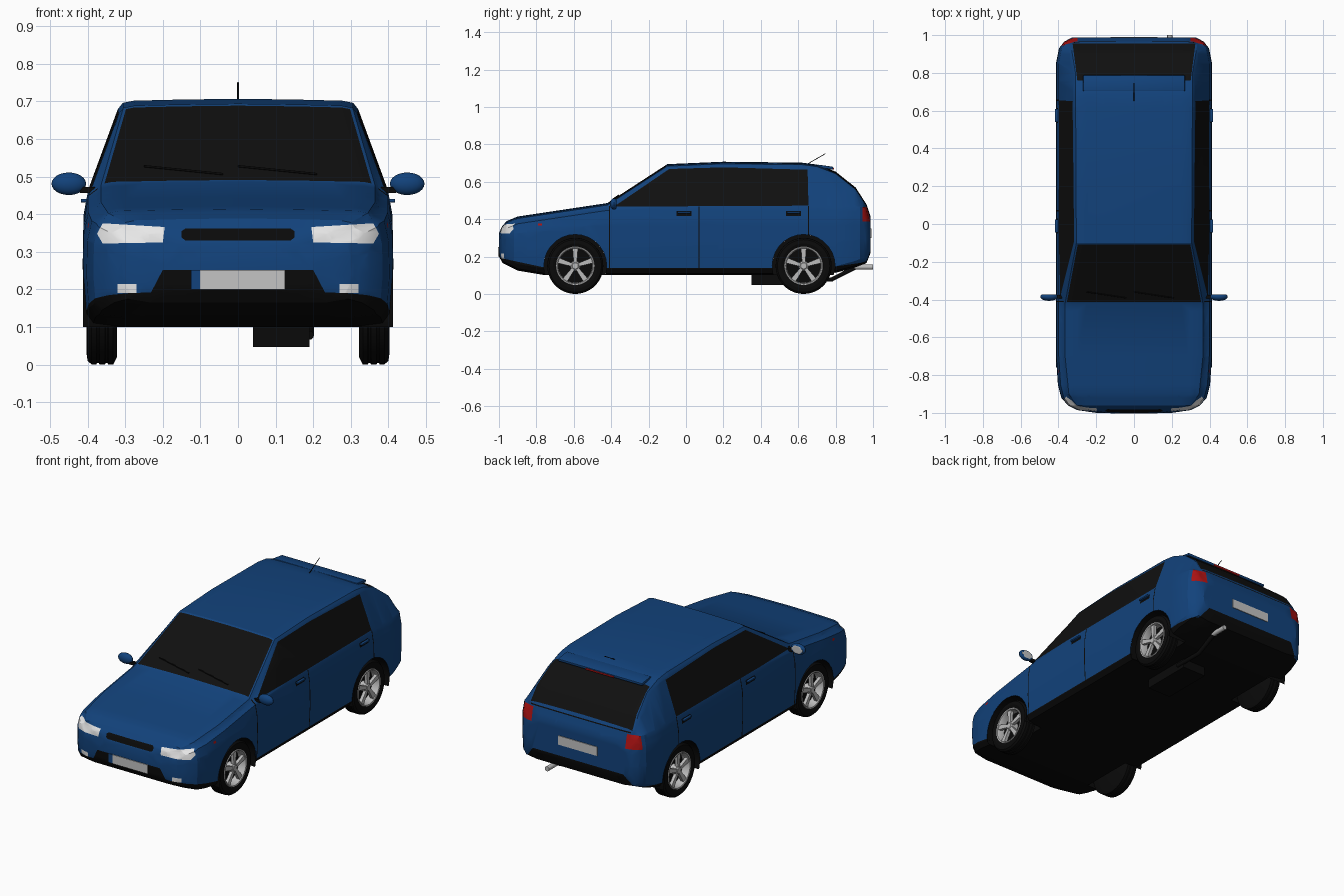
import bpy, bmesh, math
from mathutils import Vector, Matrix

if "Cube" in bpy.data.objects:
    bpy.data.objects.remove(bpy.data.objects["Cube"])


def material(name, *rgb):
    m = bpy.data.materials.new(name)
    m.use_nodes = True
    m.diffuse_color = (*rgb, 1)
    m.node_tree.nodes["Principled BSDF"].inputs["Base Color"].default_value = (*rgb, 1)
    return m


BLUE = material("blue paint", .006, .055, .2)
BLACK = material("black plastic", .003, .003, .003)
GLASS = material("dark glass", .005, .005, .005)
WHITE = material("lamp white", .8, .8, .8)
RED = material("lamp red", .4, .006, .006)
SILVER = material("silver metal", .5, .5, .5)
PLATE = material("plate grey", .55, .55, .55)
BODY_MATS = [BLUE, BLACK, GLASS, WHITE, RED]


def finish(bm, name, mats, mirror=False, angle=28):
    bmesh.ops.recalc_face_normals(bm, faces=bm.faces)
    mesh = bpy.data.meshes.new(name)
    bm.to_mesh(mesh)
    bm.free()
    for m in mats:
        mesh.materials.append(m)
    for p in mesh.polygons:
        p.use_smooth = True
    mesh.set_sharp_from_angle(angle=math.radians(angle))
    ob = bpy.data.objects.new(name, mesh)
    bpy.context.collection.objects.link(ob)
    if mirror:
        ob.modifiers.new("Mirror", "MIRROR")
    return ob


def add_box(bm, centre, size, turn=0):
    m = Matrix.Translation(centre) @ Matrix.Rotation(turn, 4, "X") @ Matrix.Diagonal((*size, 1))
    return bmesh.ops.create_cube(bm, size=1, matrix=m)["verts"]


def box(name, centre, size, mat, turn=0, bevel=0, mirror=False):
    bm = bmesh.new()
    add_box(bm, centre, size, turn)
    if bevel:
        bmesh.ops.bevel(bm, geom=bm.edges[:], offset=bevel, segments=2, affect="EDGES", profile=.5)
    return finish(bm, name, [mat], mirror)


def lathe(bm, profile, y, z, seg=40):
    """Turn (x, radius) points about an axis along x."""
    rings = []
    for x, r in profile:
        angles = [2 * math.pi * i / seg for i in range(seg)]
        rings.append([bm.verts.new((x, y + r * math.cos(a), z + r * math.sin(a))) for a in angles])
    for a, b in zip(rings, rings[1:]):
        for i in range(seg):
            j = (i + 1) % seg
            bm.faces.new((a[i], a[j], b[j], b[i]))
    bmesh.ops.remove_doubles(bm, verts=bm.verts, dist=1e-5)


def rod(name, points, radius, mat):
    cu = bpy.data.curves.new(name, "CURVE")
    cu.dimensions = "3D"
    cu.bevel_depth, cu.bevel_resolution, cu.use_fill_caps = radius, 3, True
    sp = cu.splines.new("POLY")
    sp.points.add(len(points) - 1)
    for p, co in zip(sp.points, points):
        p.co = (*co, 1)
    cu.materials.append(mat)
    ob = bpy.data.objects.new(name, cu)
    bpy.context.collection.objects.link(ob)


def interp(table, y):
    for (a, va), (b, vb) in zip(table, table[1:]):
        if y <= b:
            return va + (vb - va) * (y - a) / (b - a)
    return table[-1][1]


# Body outlines along the length: half width, roof half width, top, bottom
WIDTH = [(-1, .2), (-.985, .3), (-.96, .35), (-.92, .385), (-.85, .403), (-.7, .413),
         (.85, .413), (.93, .397), (.965, .37), (.987, .33)]
ROOF = [(-1, .14), (-.985, .24), (-.96, .3), (-.9, .345), (-.7, .365), (-.42, .365),
        (-.1, .305), (.8, .31), (.95, .335), (.987, .28)]
TOP = [(-1, .32), (-.985, .355), (-.96, .385), (-.9, .41), (-.7, .44), (-.42, .482), (-.1, .69),
       (.2, .703), (.62, .698), (.7, .688), (.8, .65), (.907, .565), (.965, .475), (.987, .41)]
BOTTOM = [(-1, .2), (-.98, .165), (-.9, .125), (-.75, .1), (.75, .1), (.9, .14), (.965, .165), (.987, .22)]


def section(bm, y):
    w, r, zt, zb = (interp(t, y) for t in (WIDTH, ROOF, TOP, BOTTOM))
    zs = min(.465, zt - .035)
    h = zs - zb
    pts = [(0, zb), (.75 * w, zb), (.94 * w, zb + .01), (.985 * w, zb + .035), (w, zb + .45 * h),
           (.995 * w, zb + .8 * h), (.965 * w, zs), (r + .012, zt - .022), (r, zt - .007),
           (r - .03, zt - .001), (r / 2, zt + .002), (0, zt + .004)]
    return [bm.verts.new((x, y, z)) for x, z in pts]


body = bmesh.new()
stations = sorted({y for t in (WIDTH, ROOF, TOP, BOTTOM) for y, v in t})
sections = [section(body, y) for y in stations]
for a, b in zip(sections, sections[1:]):
    for i in range(len(a) - 1):
        body.faces.new((a[i], a[i + 1], b[i + 1], b[i]))
body.faces.new(sections[0])
body.faces.new(sections[-1])
bmesh.ops.recalc_face_normals(body, faces=body.faces)


def paint(axis, outline, limit, mat=None):
    """Cut a convex outline, seen along an axis, into the body and colour it."""
    u, v = [i for i in range(3) if i != axis]
    pts = [Vector(p) for p in outline]
    mid = sum(pts, Vector((0, 0))) / len(pts)
    planes = [limit]
    for a, b in zip(pts, pts[1:] + pts[:1]):
        n = Vector((a.y - b.y, b.x - a.x)).normalized()
        if n.dot(mid - a) < 0:
            n = -n
        co, no = Vector(), Vector()
        co[u], co[v], no[u], no[v] = a.x, a.y, n.x, n.y
        planes.append((co, no))

    def inside(done):
        found = []
        for f in body.faces:
            c = f.calc_center_median()
            if all((c - co).dot(no) > 0 for co, no in done):
                found.append(f)
        return found

    for i, (co, no) in enumerate(planes):
        faces = inside(planes[:i])
        geom = faces + list({e for f in faces for e in f.edges}) + list({p for f in faces for p in f.verts})
        bmesh.ops.bisect_plane(body, geom=geom, plane_co=co, plane_no=no, dist=1e-5)
    faces = inside(planes)
    if mat:
        for f in faces:
            f.material_index = BODY_MATS.index(mat)
    return faces


def rect(a, b, c, d):
    return [(a, c), (b, c), (b, d), (a, d)]


SIDE = (Vector((.3, 0, 0)), Vector((1, 0, 0)))
CABIN = (Vector((.25, 0, 0)), Vector((1, 0, 0)))
WHOLE = (Vector((-1, 0, 0)), Vector((1, 0, 0)))
FRONT = (Vector((0, -.85, 0)), Vector((0, -1, 0)))
REAR = (Vector((0, .85, 0)), Vector((0, 1, 0)))
ABOVE = (Vector((0, 0, .44)), Vector((0, 0, 1)))

# Black underside and bumper bases
paint(0, rect(-.75, .75, 0, .14), WHOLE, BLACK)
paint(0, [(-1.1, 0), (-1.1, .215), (-.75, .14), (-.75, 0)], WHOLE, BLACK)
paint(0, [(1.1, 0), (1.1, .19), (.75, .14), (.75, 0)], WHOLE, BLACK)
paint(1, [(-.1, .1), (.235, .1), (.235, .185), (.2, .252), (-.1, .252)], FRONT, BLACK)
paint(1, [(-.1, .1), (.34, .1), (.34, .17), (.29, .235), (-.1, .235)], REAR, BLACK)
# Grille and lamps
paint(1, [(-.1, .33), (.14, .33), (.15, .338), (.15, .355), (.14, .362), (-.1, .362)], FRONT, BLACK)
paint(1, [(.2, .325), (.195, .366), (.36, .376), (.375, .348), (.36, .322)], FRONT, WHITE)
paint(1, rect(.27, .32, .19, .215), FRONT, WHITE)
paint(1, rect(.3, .5, .388, .465), (Vector((0, .945, 0)), Vector((0, 1, 0))), RED)
paint(0, rect(-.79, -.77, .365, .378), SIDE, RED)
# Windows
paint(2, [(-.355, -.412), (.355, -.412), (.298, -.108), (-.298, -.108)], ABOVE, GLASS)
paint(2, [(-.3, .76), (.3, .76), (.325, .955), (-.325, .955)], ABOVE, GLASS)
paint(0, [(-.385, .467), (-.09, .668), (.2, .677), (.65, .664), (.655, .472)], CABIN, GLASS)
# Door and hatch seams, handle recesses
for y, low, high in ((-.41, .14, .47), (.07, .14, .468), (.655, .29, .47)):
    paint(0, rect(y - .003, y + .003, low, high), SIDE, BLACK)
paint(1, rect(-.1, .32, .472, .478), REAR, BLACK)
for y in (-.01, .575):
    paint(0, rect(y - .04, y + .04, .418, .444), SIDE, BLACK)
    box("door_handle", (.41, y, .436), (.016, .07, .01), BLUE, bevel=.003, mirror=True)

# Wheel openings, wells and wheels
for label, wy in (("front", -.592), ("rear", .629)):
    wz, arch = .15, .168
    circle = [(wy + arch * math.cos(k * math.pi / 14), wz + arch * math.sin(k * math.pi / 14)) for k in range(28)]
    bmesh.ops.delete(body, geom=paint(0, circle, SIDE), context="FACES")

    bm = bmesh.new()
    lathe(bm, [(.412, arch), (.3, arch), (.3, 0)], wy, wz)
    bmesh.ops.bisect_plane(bm, geom=bm.verts[:] + bm.edges[:] + bm.faces[:], plane_co=(0, 0, .1),
                           plane_no=(0, 0, 1), clear_inner=True)
    finish(bm, label + "_wheel_well", [BLACK], True)

    bm = bmesh.new()
    groove = [(.345, .15), (.347, .146), (.352, .146), (.354, .15)]
    tread = groove + [(x + .023, r) for x, r in groove]
    lathe(bm, [(.322, 0), (.322, .13), (.332, .15)] + tread
          + [(.39, .149), (.4, .14), (.403, .12), (.396, .102), (.355, .1), (.355, 0)], wy, wz)
    finish(bm, label + "_tyre", [BLACK], True)

    bm = bmesh.new()
    lathe(bm, [(.394, .105), (.401, .102), (.4, .096), (.39, .091), (.356, .09)], wy, wz)
    lathe(bm, [(.398, 0), (.398, .016), (.39, .026), (.356, .028)], wy, wz, 20)
    for k in range(5):
        spoke = add_box(bm, (.386, 0, .058), (.018, .022, .08))
        for v in spoke:
            v.co.y *= 1.35 if v.co.z > .058 else .8
        turn = Matrix.Translation((0, wy, wz)) @ Matrix.Rotation(k * math.tau / 5, 4, "X")
        bmesh.ops.transform(bm, matrix=turn, verts=spoke)
    finish(bm, label + "_rim", [SILVER], True)

finish(body, "car_body", BODY_MATS, True, 25)

# Mirrors with a reflecting back face
bm = bmesh.new()
shape = Matrix.Translation((.45, -.385, .481)) @ Matrix.Diagonal((.046, .022, .03, 1))
bmesh.ops.create_uvsphere(bm, u_segments=20, v_segments=12, radius=1, matrix=shape)
for v in bm.verts:
    v.co.y = min(v.co.y, -.372)
for f in bm.faces:
    f.material_index = int(f.calc_center_median().y > -.3725)
finish(bm, "side_mirror", [BLUE, PLATE], True)
box("mirror_arm", (.4, -.385, .465), (.04, .02, .016), BLACK, mirror=True)

# Spoiler, brake lamp, aerial and wipers
box("roof_spoiler", (0, .745, .678), (.54, .085, .016), BLUE, turn=-.14, bevel=.005)
box("high_brake_lamp", (0, .787, .67), (.18, .006, .009), RED)
rod("aerial", [(0, .65, .695), (0, .745, .75)], .002, BLACK)
for x in (-.25, 0):
    rod("wiper", [(x, -.36, .528), (x + .21, -.392, .507)], .003, BLACK)

# Number plates
box("front_plate", (.012, -1, .226), (.226, .008, .052), PLATE)
box("front_plate_band", (-.113, -1, .226), (.024, .008, .052), BLUE)
box("rear_plate", (0, .988, .325), (.25, .006, .052), PLATE)

# Exhaust
box("silencer", (.115, .5, .08), (.15, .3, .066), BLACK)
rod("exhaust_pipe", [(.19, .6, .078), (.19, .78, .078), (.19, .91, .144)], .012, BLACK)
rod("exhaust_tip", [(.19, .9, .144), (.19, 1, .144)], .014, SILVER)
